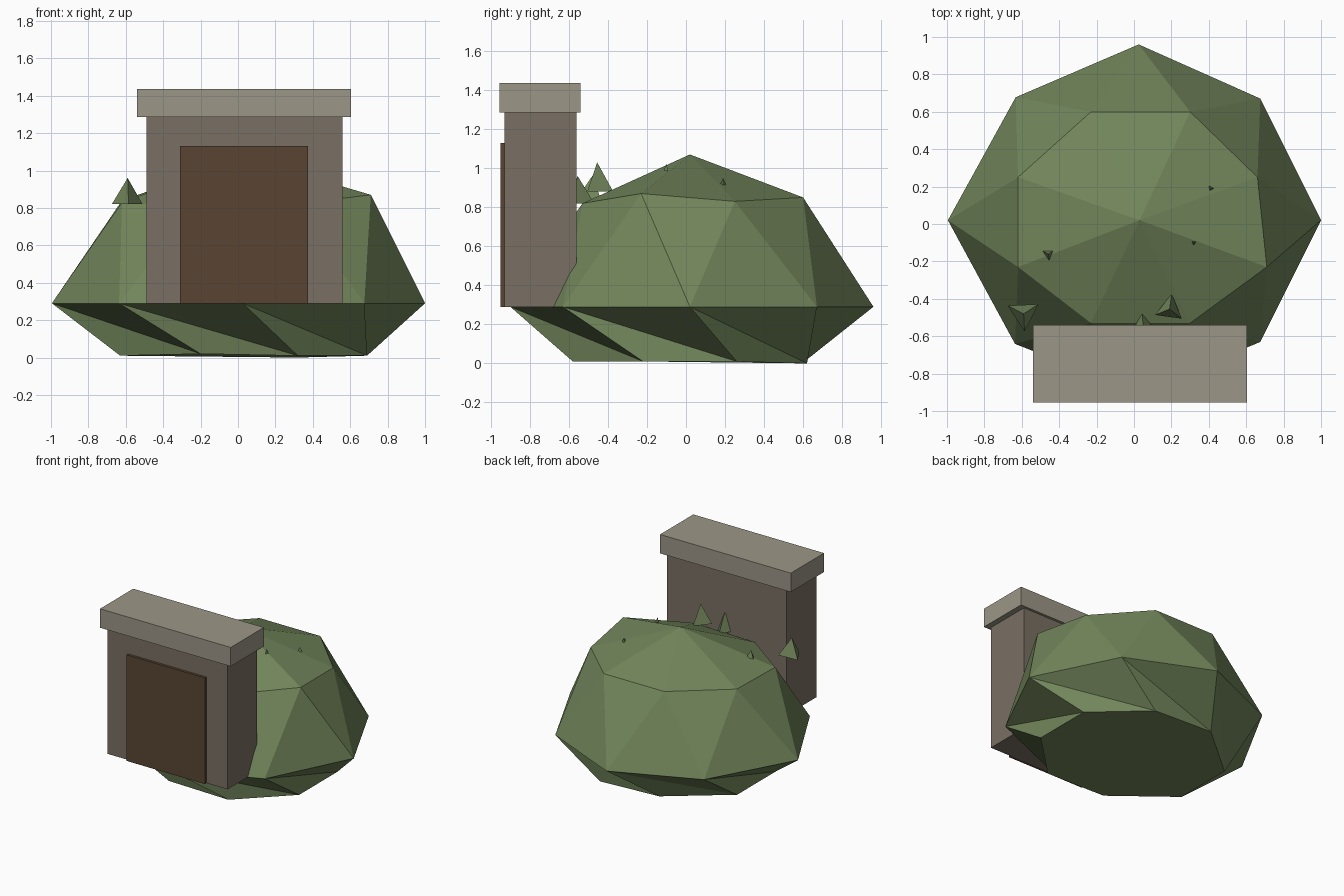
import bpy, bmesh, math
from mathutils import Vector

cube = bpy.data.objects.get("Cube")
if cube:
    bpy.data.objects.remove(cube, do_unlink=True)


def material(name, rgb):
    mat = bpy.data.materials.new(name)
    mat.use_nodes = True
    color = (*rgb, 1.0)
    mat.diffuse_color = color
    mat.node_tree.nodes["Principled BSDF"].inputs["Base Color"].default_value = color
    return mat


grass = material("grass_green", (0.17, 0.24, 0.105))
stone = material("grey_brown_stone", (0.195, 0.162, 0.125))
capstone = material("pale_stone", (0.332, 0.305, 0.242))
wood = material("dark_wood", (0.102, 0.06, 0.032))


def finish(bm, name, mat):
    bmesh.ops.recalc_face_normals(bm, faces=bm.faces)
    mesh = bpy.data.meshes.new(name)
    bm.to_mesh(mesh)
    bm.free()
    mesh.materials.append(mat)
    obj = bpy.data.objects.new(name, mesh)
    bpy.context.collection.objects.link(obj)
    return obj


def box(name, low, high, mat):
    low, high = Vector(low), Vector(high)
    bm = bmesh.new()
    bmesh.ops.create_cube(bm, size=1)
    bmesh.ops.scale(bm, vec=high - low, verts=bm.verts)
    bmesh.ops.translate(bm, vec=(low + high) / 2, verts=bm.verts)
    return finish(bm, name, mat)


def tuft(name, x, y, base, tip, radius, turn):
    # Three-sided spike; turn is the heading of one base corner
    bm = bmesh.new()
    corners = []
    for k in range(3):
        a = math.radians(turn + 120 * k)
        corners.append(bm.verts.new((x + radius * math.cos(a), y + radius * math.sin(a), base)))
    top = bm.verts.new((x, y, tip))
    bm.faces.new(corners)
    for k in range(3):
        bm.faces.new((corners[k], corners[(k + 1) % 3], top))
    return finish(bm, name, grass)


# Grassy mound: three eight-point rings, the lowest joined with a twist
rim_radii = (0.975, 0.92, 0.94, 0.93, 1.02, 0.935, 0.92, 0.92)
shoulder = ((0.66, 0.25, 0.83), (0.3, 0.6, 0.85), (-0.23, 0.6, 0.85), (-0.62, 0.25, 0.84),
            (-0.62, -0.23, 0.83), (-0.23, -0.53, 0.81), (0.3, -0.53, 0.82), (0.71, -0.23, 0.87))
foot = ((0.69, 0.26, 0.01), (0.32, 0.62, 0), (-0.2, 0.62, 0.02), (-0.63, 0.26, 0.01),
        (-0.63, -0.22, 0.01), (-0.2, -0.58, 0.02), (0.32, -0.58, 0.01), (0.69, -0.22, 0.01))

bm = bmesh.new()
rim = []
for i, r in enumerate(rim_radii):
    a = math.radians(45 * i)
    rim.append(bm.verts.new((0.025 + r * math.cos(a), 0.02 + r * math.sin(a), 0.29)))
upper = [bm.verts.new(p) for p in shoulder]
lower = [bm.verts.new(p) for p in foot]
peak = bm.verts.new((0.03, 0.02, 1.07))
for i in range(8):
    j = (i + 1) % 8
    bm.faces.new((rim[i], rim[j], upper[i]))
    bm.faces.new((upper[i], rim[j], upper[j]))
    bm.faces.new((upper[i], upper[j], peak))
    bm.faces.new((rim[i], lower[i], lower[j]))
    bm.faces.new((rim[i], lower[j], rim[j]))
bm.faces.new(lower)
finish(bm, "grassy_mound", grass)

# Stone entrance with lintel and door
box("entrance_block", (-0.49, -0.93, 0.29), (0.56, -0.56, 1.29), stone)
box("entrance_lintel", (-0.54, -0.955, 1.285), (0.605, -0.54, 1.435), capstone)
box("door_panel", (-0.31, -0.95, 0.29), (0.375, -0.91, 1.13), wood)

# Grass tufts on the mound
tufts = ((-0.59, -0.48, 0.82, 0.96, 0.095, 273), (0.05, -0.555, 0.82, 0.96, 0.085, 95),
         (0.19, -0.455, 0.88, 1.03, 0.083, 82), (-0.457, -0.16, 0.89, 0.95, 0.034, 275),
         (0.32, -0.1, 0.985, 1.025, 0.014, 270), (0.41, 0.19, 0.915, 0.95, 0.018, 0))
for number, values in enumerate(tufts, 1):
    tuft(f"grass_tuft_{number}", *values)
